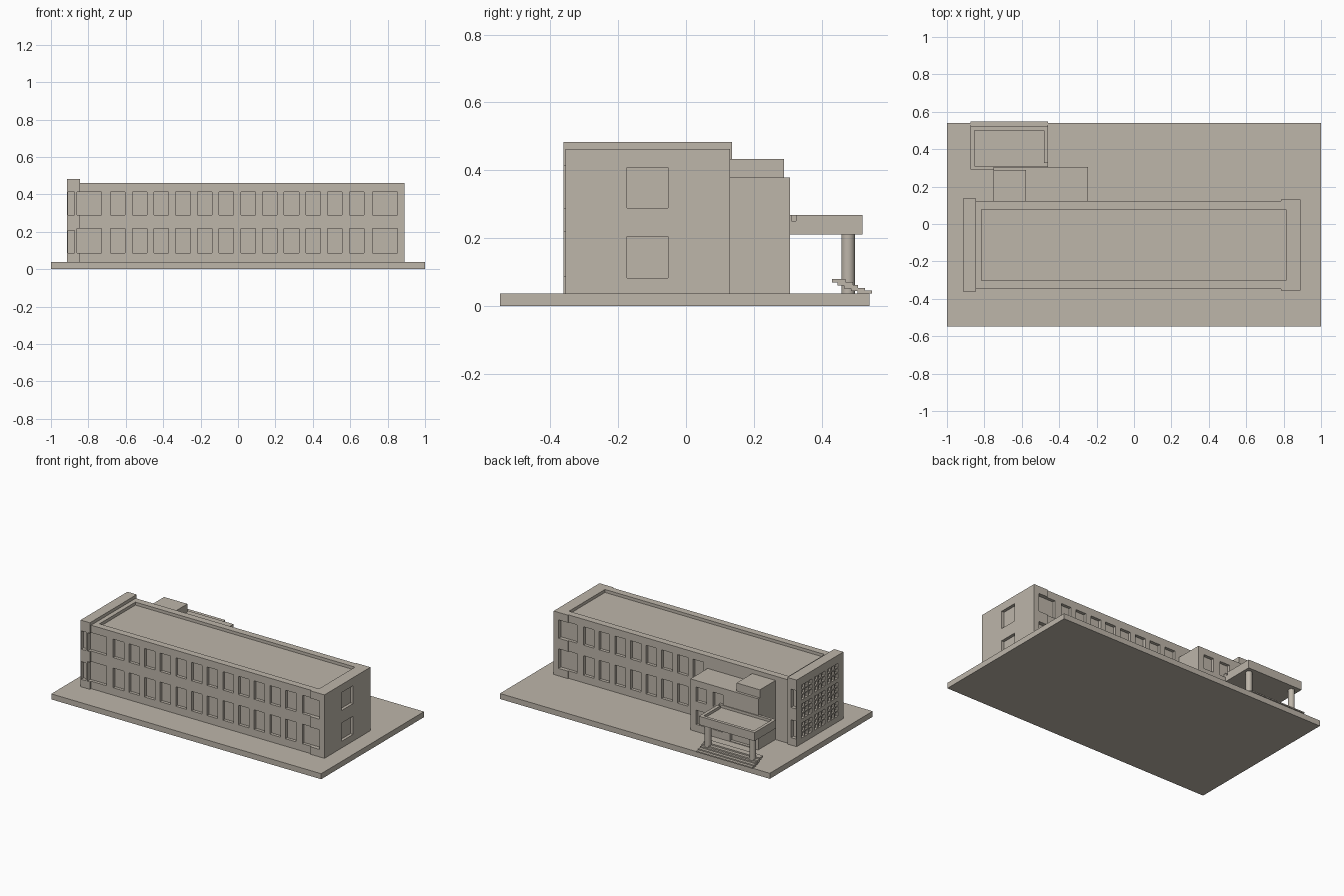
import bpy, bmesh
from mathutils import Vector

if "Cube" in bpy.data.objects:
    bpy.data.objects.remove(bpy.data.objects["Cube"])

stone = bpy.data.materials.new("warm_stone")
stone.diffuse_color = (0.51, 0.465, 0.40, 1)
stone.use_nodes = True
stone.node_tree.nodes["Principled BSDF"].inputs["Base Color"].default_value = stone.diffuse_color


def finish(name, bm):
    bmesh.ops.recalc_face_normals(bm, faces=bm.faces)
    me = bpy.data.meshes.new(name)
    bm.to_mesh(me)
    bm.free()
    me.materials.append(stone)
    ob = bpy.data.objects.new(name, me)
    bpy.context.collection.objects.link(ob)
    return ob


def boxes(name, spans):
    """One object from boxes given as (x0, x1, y0, y1, z0, z1)."""
    bm = bmesh.new()
    for x0, x1, y0, y1, z0, z1 in spans:
        vs = bmesh.ops.create_cube(bm, size=1)["verts"]
        for v in vs:
            v.co = Vector((x1 if v.co.x > 0 else x0,
                           y1 if v.co.y > 0 else y0,
                           z1 if v.co.z > 0 else z0))
    return finish(name, bm)


def prism(name, outline, z0, z1):
    bm = bmesh.new()
    face = bm.faces.new([bm.verts.new((x, y, z0)) for x, y in outline])
    new = bmesh.ops.extrude_face_region(bm, geom=[face])["geom"]
    for v in new:
        if isinstance(v, bmesh.types.BMVert):
            v.co.z = z1
    return finish(name, bm)


def cut(ob, spans):
    """Carve separate boxes out of an object."""
    cutter = boxes("cutter", spans)
    cutter.hide_render = True
    mod = ob.modifiers.new("cut", "BOOLEAN")
    mod.operation, mod.solver, mod.object = "DIFFERENCE", "EXACT", cutter
    bpy.context.view_layer.objects.active = ob
    bpy.ops.object.modifier_apply(modifier=mod.name)
    bpy.data.objects.remove(cutter)


G = 0.037                                   # ground slab top
TOP, TOWER_TOP = 0.462, 0.483
UPPER, LOWER = (0.289, 0.412), (0.087, 0.218)
FRONT, BACK = -0.348, 0.124                 # long wall planes
DEPTH = 0.02

boxes("ground_slab", [(-1, 1, -0.548, 0.541, 0, G)])

# Window openings on the two long sides
bays = [(-0.862, -0.73)]
bays += [(-0.642 + i * 0.116 - 0.039, -0.642 + i * 0.116 + 0.039) for i in range(12)]
bays += [(0.72, 0.853)]
openings = []
for x0, x1 in bays:
    for z0, z1 in (UPPER, LOWER):
        openings.append((x0, x1, -0.45, FRONT + DEPTH, z0, z1))
        if x0 > -0.25:
            openings.append((x0, x1, BACK - DEPTH, 0.25, z0, z1))

# Main hall with thicker end bay, sunken roof and end windows
hall = prism("main_hall", [(-0.85, FRONT), (0.785, FRONT), (0.785, -0.356), (0.89, -0.356),
                           (0.89, 0.130), (0.785, 0.130), (0.785, BACK), (-0.85, BACK)], G - 0.003, TOP)
end_windows = [(0.89 - DEPTH, 0.95, -0.174, -0.053, z0, z1)
               for z0, z1 in ((0.288, 0.408), (0.082, 0.204))]
roof_recess = [(-0.815, 0.812, -0.302, 0.078, TOP - 0.02, TOP + 0.1)]
cut(hall, openings + end_windows + roof_recess)

# Taller end tower with narrow corner windows and a grid of glazing
tower = boxes("end_tower", [(-0.914, -0.845, -0.361, 0.135, G - 0.003, TOWER_TOP)])
narrow, grid, bars = [], [], []
for z0, z1 in (UPPER, (0.087, 0.206)):
    narrow.append((-0.909, -0.873, -0.45, -0.335, z0, z1))
    narrow.append((-0.909, -0.873, 0.109, 0.25, z0, z1))
for col in range(3):
    for row in range(3):
        y0, z0 = -0.306 + col * 0.138, 0.075 + row * 0.127
        y1, z1 = y0 + 0.112, z0 + 0.1
        grid.append((-0.96, -0.897, y0, y1, z0, z1))
        for k in (1, 2):
            y, z = y0 + k * 0.112 / 3, z0 + k * 0.1 / 3
            bars.append((-0.912, -0.895, y - 0.004, y + 0.004, z0, z1))
            bars.append((-0.911, -0.895, y0, y1, z - 0.004, z + 0.004))
wide_left = [o for o in openings if o[0] < -0.85]
cut(tower, narrow + grid + wide_left)
boxes("tower_window_bars", bars)

# Rear annex and its roof room
annex = boxes("rear_annex", [(-0.75, -0.247, 0.115, 0.306, G - 0.003, 0.379)])
annex_windows = [(x - 0.038, x + 0.038, 0.306 - DEPTH, 0.35, z0, z1)
                 for x in (-0.328, -0.452) for z0, z1 in ((0.24, 0.335), (0.085, 0.18))]
entrance = [(-0.71, -0.54, 0.306 - DEPTH, 0.35, G + 0.004, 0.175)]
cut(annex, annex_windows + entrance)
boxes("roof_room", [(-0.75, -0.577, 0.118, 0.289, 0.37, 0.433)])

# Entrance canopy with raised rim and a drain gap
canopy = boxes("entrance_canopy", [(-0.873, -0.46, 0.292, 0.521, 0.211, 0.268)])
cut(canopy, [(-0.853, -0.482, 0.311, 0.5, 0.25, 0.3)])
cut(canopy, [(-0.49, -0.44, 0.311, 0.325, 0.25, 0.3)])

# Canopy columns
for i, x in enumerate((-0.83, -0.498)):
    bpy.ops.mesh.primitive_cylinder_add(vertices=32, radius=0.02, depth=0.18,
                                        location=(x, 0.478, 0.125))
    col = bpy.context.object
    col.name = f"canopy_column_{i + 1}"
    col.data.materials.append(stone)
    bpy.ops.object.shade_smooth_by_angle()

# Entrance steps as overlapping thin treads
treads = [(0.430, 0.470, 0.069, 0.079), (0.447, 0.492, 0.060, 0.070),
          (0.466, 0.507, 0.052, 0.061), (0.486, 0.528, 0.044, 0.053),
          (0.505, 0.548, G, 0.045)]
boxes("entrance_steps", [(-0.873, -0.46, *t) for t in treads])
